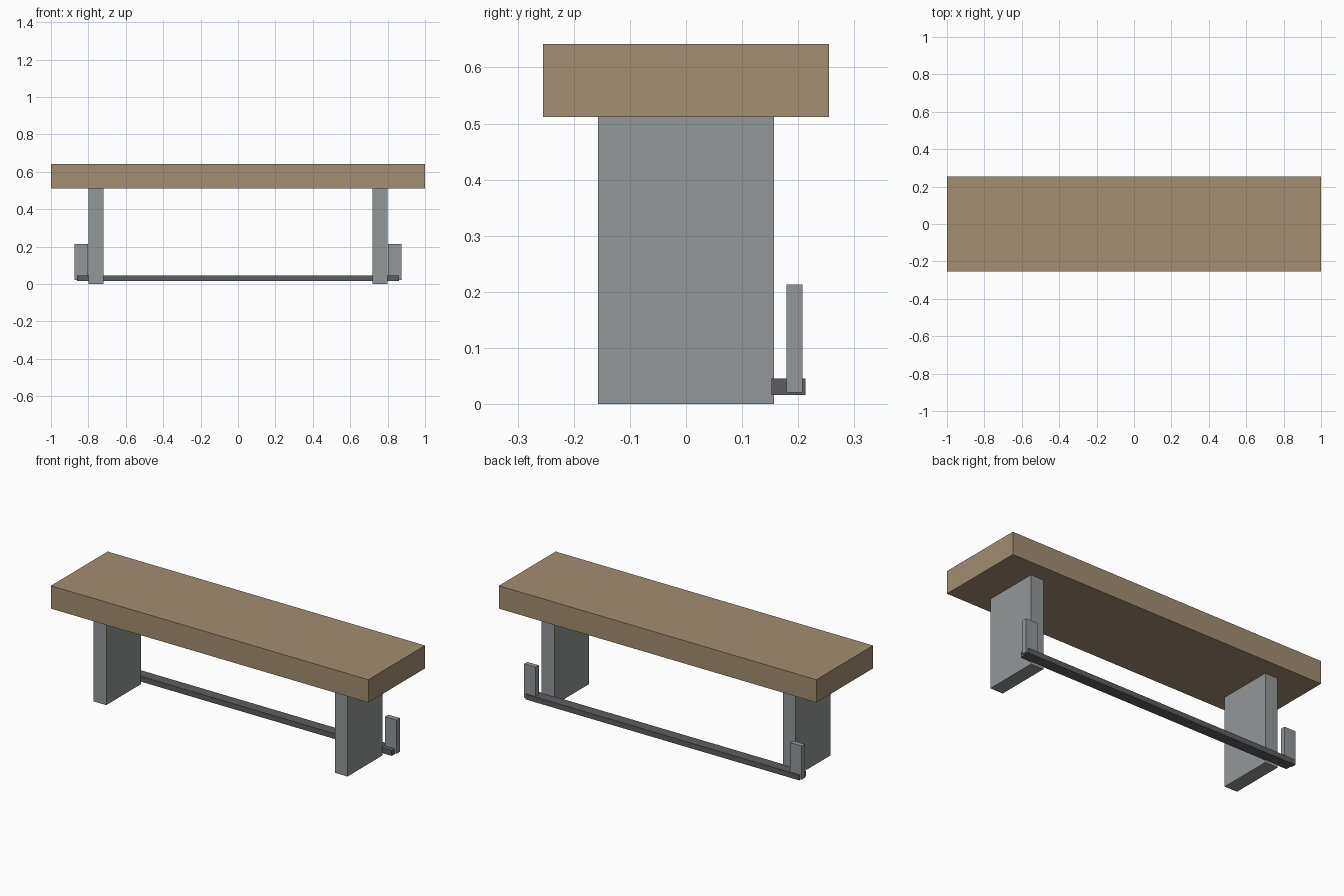
import bpy
import bmesh
from mathutils import Vector

if "Cube" in bpy.data.objects:
    bpy.data.objects.remove(bpy.data.objects["Cube"])


def material(name, rgb):
    m = bpy.data.materials.new(name)
    m.diffuse_color = (*rgb, 1)
    m.use_nodes = True
    m.node_tree.nodes["Principled BSDF"].inputs["Base Color"].default_value = m.diffuse_color
    return m


def box(name, low, high, mat):
    """Flat-sided box between two opposite corners."""
    low, high = Vector(low), Vector(high)
    bm = bmesh.new()
    bmesh.ops.create_cube(bm, size=1)
    bmesh.ops.scale(bm, vec=high - low, verts=bm.verts)
    mesh = bpy.data.meshes.new(name)
    bm.to_mesh(mesh)
    bm.free()
    mesh.materials.append(mat)
    obj = bpy.data.objects.new(name, mesh)
    obj.location = (low + high) / 2
    bpy.context.collection.objects.link(obj)
    return obj


wood = material("wood", (0.36, 0.27, 0.17))
stone = material("grey_stone", (0.29, 0.31, 0.31))
metal = material("dark_metal", (0.11, 0.11, 0.12))

# Thick seat plank
box("seat", (-1, -0.255, 0.512), (1, 0.255, 0.642), wood)

# Slab legs and small upright brackets, one of each per side
for side, label in ((-1, "left"), (1, "right")):
    for part, x, y, z in (
        ("leg", (0.72, 0.80), (-0.157, 0.157), (0, 0.512)),
        ("bracket", (0.802, 0.874), (0.179, 0.208), (0.021, 0.213)),
    ):
        x0, x1 = sorted(side * v for v in x)
        box(f"{label}_{part}", (x0, y[0], z[0]), (x1, y[1], z[1]), stone)

# Long rail behind the legs
box("back_rail", (-0.862, 0.152, 0.016), (0.862, 0.213, 0.046), metal)
